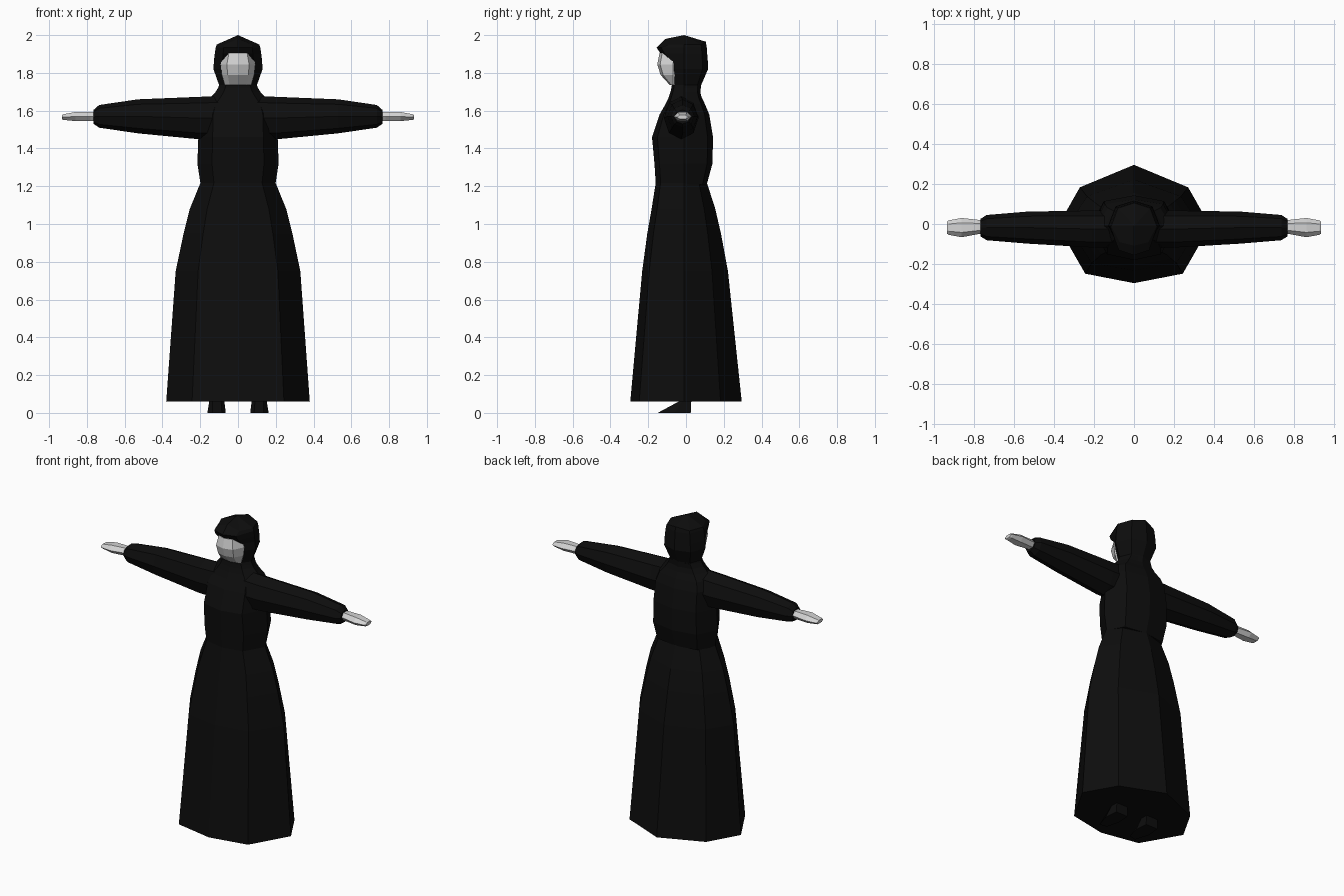
import bpy, bmesh, math

if "Cube" in bpy.data.objects:
    bpy.data.objects.remove(bpy.data.objects["Cube"], do_unlink=True)


def material(name, rgb):
    m = bpy.data.materials.new(name)
    m.use_nodes = True
    m.diffuse_color = (*rgb, 1)
    bsdf = m.node_tree.nodes["Principled BSDF"]
    bsdf.inputs["Base Color"].default_value = (*rgb, 1)
    bsdf.inputs["Roughness"].default_value = 0.9
    return m


black = material("black cloth", (0.004, 0.004, 0.004))
pale = material("pale grey skin", (0.65, 0.65, 0.65))


def loft(name, rings, mat, apex=None):
    """Skin a list of equal-length rings, capping both ends."""
    bm = bmesh.new()
    rows = [[bm.verts.new(p) for p in r] for r in rings]
    n = len(rows[0])
    for a, b in zip(rows, rows[1:]):
        for i in range(n):
            j = (i + 1) % n
            bm.faces.new((a[i], a[j], b[j], b[i]))
    bm.faces.new(rows[0][::-1])
    if apex:
        tip = bm.verts.new(apex)
        for i in range(n):
            bm.faces.new((rows[-1][i], rows[-1][(i + 1) % n], tip))
    else:
        bm.faces.new(rows[-1])
    bmesh.ops.recalc_face_normals(bm, faces=bm.faces)
    me = bpy.data.meshes.new(name)
    bm.to_mesh(me)
    bm.free()
    me.materials.append(mat)
    ob = bpy.data.objects.new(name, me)
    bpy.context.collection.objects.link(ob)
    return ob


def body_ring(z, w, front, back, side=-0.01, fa=0.64, fb=0.84, ba=0.71, bb=0.68,
              lift_front=0.0, lift_back=0.0):
    """Eight-sided horizontal section with a ridge at the front and back."""
    return [(0, front, z + lift_front), (fa * w, fb * front, z), (w, side, z),
            (ba * w, bb * back, z), (0, back, z + lift_back), (-ba * w, bb * back, z),
            (-w, side, z), (-fa * w, fb * front, z)]


def limb_ring(x, yc, hy, zc, hz, n, s):
    """Section across an arm or hand; s is the side it lies on."""
    return [(s * x, yc + hy * math.cos(2 * math.pi * i / n),
             zc + hz * math.sin(2 * math.pi * i / n)) for i in range(n)]


# Skirt, from hem to waist
skirt = [(0.06, 0.38, -0.295, 0.295), (0.75, 0.33, -0.232, 0.222),
         (0.95, 0.288, -0.205, 0.185), (1.08, 0.255, -0.182, 0.155),
         (1.22, 0.198, -0.16, 0.11)]
loft("robe_skirt", [body_ring(*r, bb=0.62) for r in skirt], black)

# Bodice, from waist over the shoulders to the neck
bodice = [(1.21, 0.198, -0.16, 0.11), (1.32, 0.215, -0.167, 0.14),
          (1.46, 0.21, -0.18, 0.143), (1.58, 0.205, -0.14, 0.123),
          (1.635, 0.185, -0.108, 0.10), (1.67, 0.145, -0.092, 0.083),
          (1.70, 0.118, -0.082, 0.075), (1.73, 0.10, -0.075, 0.078)]
loft("robe_bodice", [body_ring(*r, bb=0.8) for r in bodice], black)

# Hood with a brim jutting over the face
hood = [body_ring(1.69, 0.118, -0.082, 0.075, bb=0.75),
        body_ring(1.735, 0.10, -0.075, 0.08, bb=0.75),
        body_ring(1.82, 0.13, -0.082, 0.117, bb=0.75),
        body_ring(1.868, 0.127, -0.095, 0.115, bb=0.75),
        body_ring(1.902, 0.123, -0.135, 0.112, bb=0.75),
        body_ring(1.934, 0.118, -0.156, 0.11, bb=0.75),
        body_ring(1.95, 0.113, -0.108, 0.105, bb=0.75, lift_front=0.03, lift_back=0.015)]
loft("hood", hood, black, apex=(0, -0.01, 2.0))

# Face set into the hood opening
face = [(1.735, 0.07, -0.085, 0.0), (1.79, 0.086, -0.135, 0.0),
        (1.845, 0.092, -0.152, 0.0), (1.905, 0.075, -0.14, 0.0)]
loft("face", [body_ring(*r, side=-0.07, fb=0.9) for r in face], pale)

# Sleeves, hands and feet on both sides
sleeve = [(0.08, -0.025, 0.092, 1.563, 0.115), (0.21, -0.025, 0.092, 1.561, 0.112),
          (0.53, -0.018, 0.08, 1.57, 0.09), (0.735, -0.018, 0.063, 1.57, 0.06),
          (0.765, -0.018, 0.044, 1.567, 0.037)]
hand = [(0.74, -0.015, 0.032, 1.57, 0.026), (0.78, -0.015, 0.036, 1.57, 0.028),
        (0.86, -0.018, 0.048, 1.569, 0.028), (0.925, -0.018, 0.036, 1.566, 0.017),
        (0.933, -0.018, 0.03, 1.566, 0.012)]
for s, side in ((1, "left"), (-1, "right")):
    loft(side + "_sleeve", [limb_ring(*r, 8, s) for r in sleeve], black)
    loft(side + "_hand", [limb_ring(*r, 6, s) for r in hand], pale)
    # Wedge shoe running up into the skirt
    shoe = [[(s * x, y, 0) for x, y in ((0.07, 0.025), (0.065, -0.06), (0.085, -0.14),
                                        (0.135, -0.15), (0.162, -0.06), (0.155, 0.025))],
            [(s * x, y, 0.062) for x, y in ((0.072, 0.028), (0.072, -0.02), (0.09, -0.035),
                                            (0.135, -0.035), (0.152, -0.02), (0.152, 0.028))],
            [(s * x, y, 0.12) for x, y in ((0.075, 0.03), (0.075, -0.015), (0.09, -0.03),
                                           (0.135, -0.03), (0.15, -0.015), (0.15, 0.03))]]
    loft(side + "_shoe", shoe, black)
